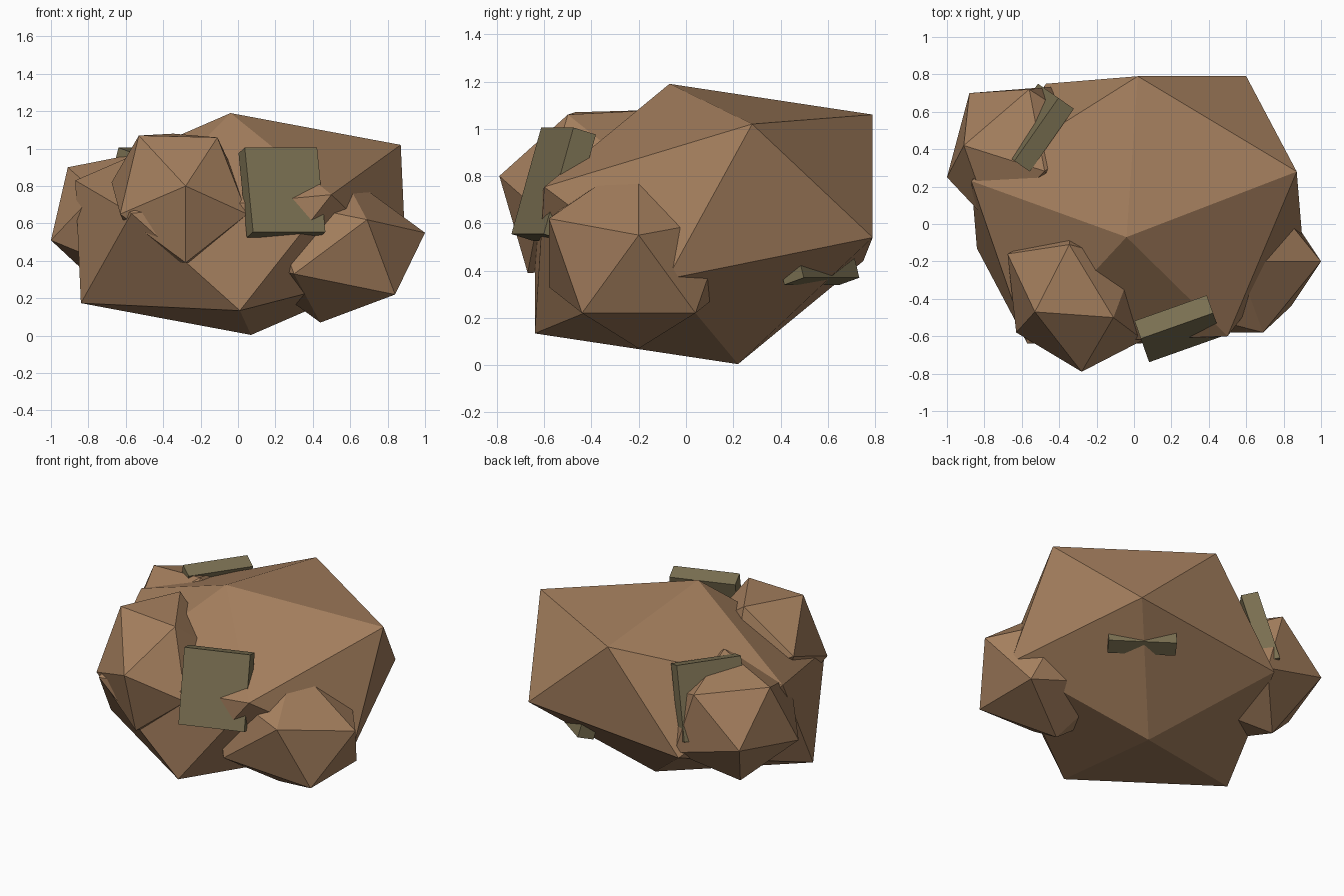
import bpy, bmesh, math
from mathutils import Vector

cube = bpy.data.objects.get("Cube")
if cube:
    bpy.data.objects.remove(cube, do_unlink=True)


def material(name, rgb):
    mat = bpy.data.materials.new(name)
    mat.use_nodes = True
    mat.diffuse_color = (*rgb, 1)
    mat.node_tree.nodes["Principled BSDF"].inputs["Base Color"].default_value = (*rgb, 1)
    return mat


clay_brown = material("clay_brown", (0.37, 0.21, 0.11))
olive_drab = material("olive_drab", (0.20, 0.165, 0.085))


def add_object(name, bm, mat, location, rotation=(0, 0, 0)):
    bmesh.ops.recalc_face_normals(bm, faces=bm.faces)
    mesh = bpy.data.meshes.new(name)
    bm.to_mesh(mesh)
    bm.free()
    mesh.materials.append(mat)
    obj = bpy.data.objects.new(name, mesh)
    obj.location = location
    obj.rotation_euler = rotation
    bpy.context.collection.objects.link(obj)
    return obj


def boulder(name, center, corners):
    """Twenty-sided lump: six corners, each mirrored through the center."""
    bm = bmesh.new()
    c = Vector(center)
    for corner in corners:
        arm = Vector(corner) - c
        bm.verts.new(arm)
        bm.verts.new(-arm)
    bmesh.ops.convex_hull(bm, input=list(bm.verts))
    add_object(name, bm, clay_brown, c)


def plate(name, center, yaw):
    """Thick slab whose lower edge leans outwards."""
    bm = bmesh.new()
    bmesh.ops.create_cube(bm, size=1)
    bmesh.ops.scale(bm, vec=(0.41, 0.105, 0.47), verts=bm.verts)
    add_object(name, bm, olive_drab, center, (math.radians(-16.5), 0, math.radians(yaw)))


# Large squashed body
boulder("main_boulder", (0.015, 0.075, 0.597), [
    (-0.04, -0.07, 1.19), (0.87, 0.28, 1.02), (0.02, 0.79, 1.06),
    (-0.87, 0.23, 0.83), (0.60, 0.79, 0.54), (-0.47, 0.75, 0.44)])

# Smaller lumps sunk into its sides
boulder("front_lump", (-0.313, -0.39, 0.735), [
    (-0.28, -0.79, 0.80), (-0.53, -0.47, 1.07), (-0.11, -0.50, 1.06),
    (-0.28, -0.67, 0.39), (0.05, -0.62, 0.65), (-0.63, -0.58, 0.65)])
boulder("left_lump", (0.495, -0.20, 0.475), [
    (1.00, -0.20, 0.55), (0.69, -0.58, 0.62), (0.69, 0.18, 0.62),
    (0.84, -0.44, 0.22), (0.84, 0.04, 0.22), (0.44, -0.20, 0.07)])
boulder("back_lump", (-0.594, 0.364, 0.613), [
    (-0.88, 0.70, 0.575), (-0.91, 0.42, 0.90), (-0.56, 0.72, 0.87),
    (-1.00, 0.25, 0.51), (-0.43, 0.735, 0.46), (-0.71, 0.445, 0.24)])

# Embedded slabs
plate("front_plate", (0.235, -0.56, 0.765), 19.5)
plate("right_plate", (-0.535, 0.515, 0.765), -125)
plate("back_plate", (0.38, 0.52, 0.58), 145)
